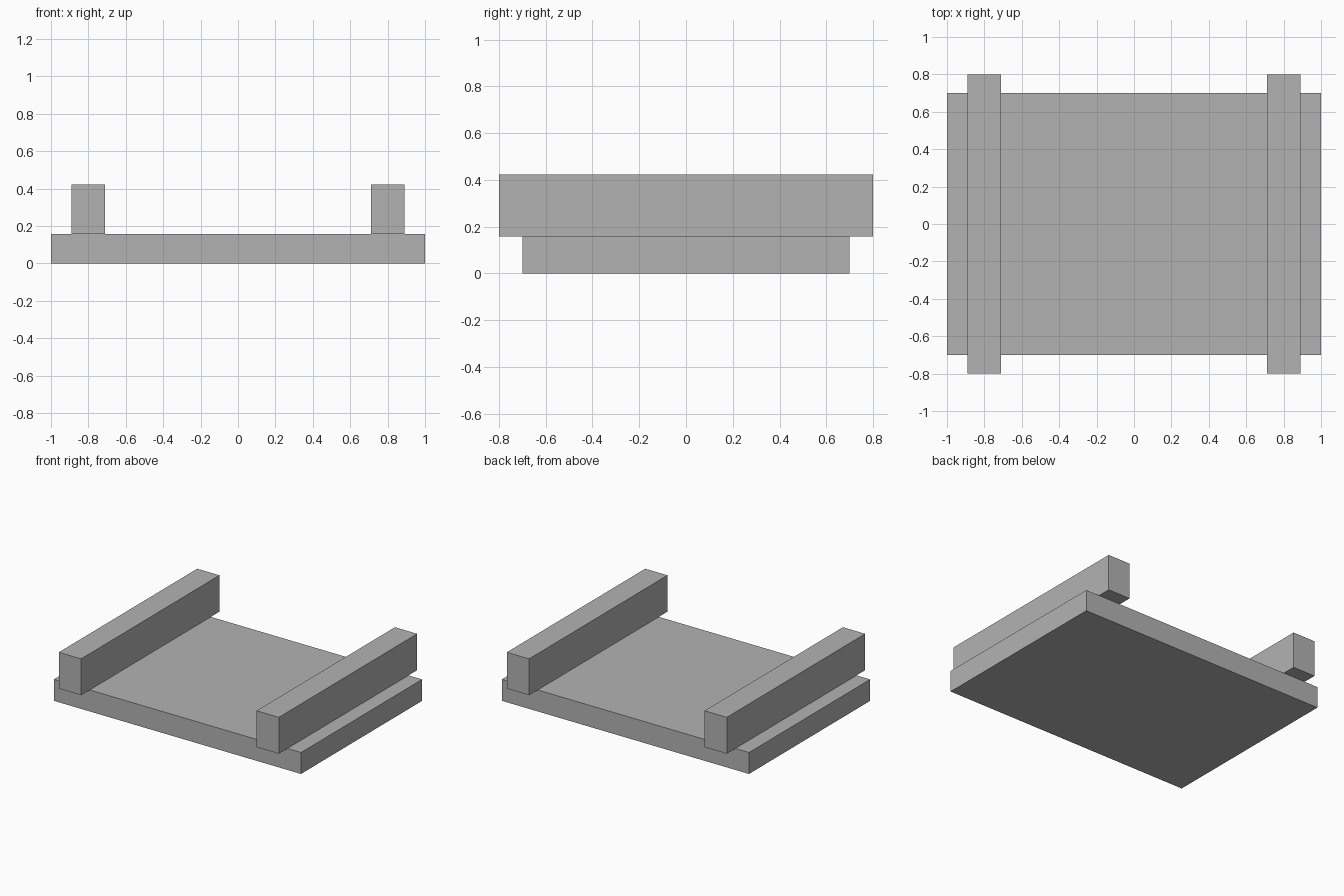
import bpy

cube = bpy.data.objects.get("Cube")
if cube:
    bpy.data.objects.remove(cube, do_unlink=True)

# Single plain grey
grey = bpy.data.materials.new("plain_grey")
grey.use_nodes = True
colour = (0.45, 0.45, 0.45, 1)
grey.diffuse_color = colour
bsdf = next(n for n in grey.node_tree.nodes if n.type == 'BSDF_PRINCIPLED')
bsdf.inputs["Base Color"].default_value = colour

BASE_TOP = 0.157
RAIL_TOP = 0.423


def box(name, x, width, depth, bottom, top):
    """Box centred on y = 0, spanning bottom to top."""
    bpy.ops.mesh.primitive_cube_add(size=1, location=(x, 0, (bottom + top) / 2))
    obj = bpy.context.object
    obj.name = name
    obj.scale = (width, depth, top - bottom)
    bpy.ops.object.transform_apply(location=False, rotation=False, scale=True)
    obj.data.materials.append(grey)


# Flat slab
box("base_slab", 0, 2, 1.4, 0, BASE_TOP)

# Two rails overhanging the slab at front and back
for side, sign in (("left", 1), ("right", -1)):
    box(side + "_rail", sign * 0.8, 0.18, 1.6, BASE_TOP, RAIL_TOP)
